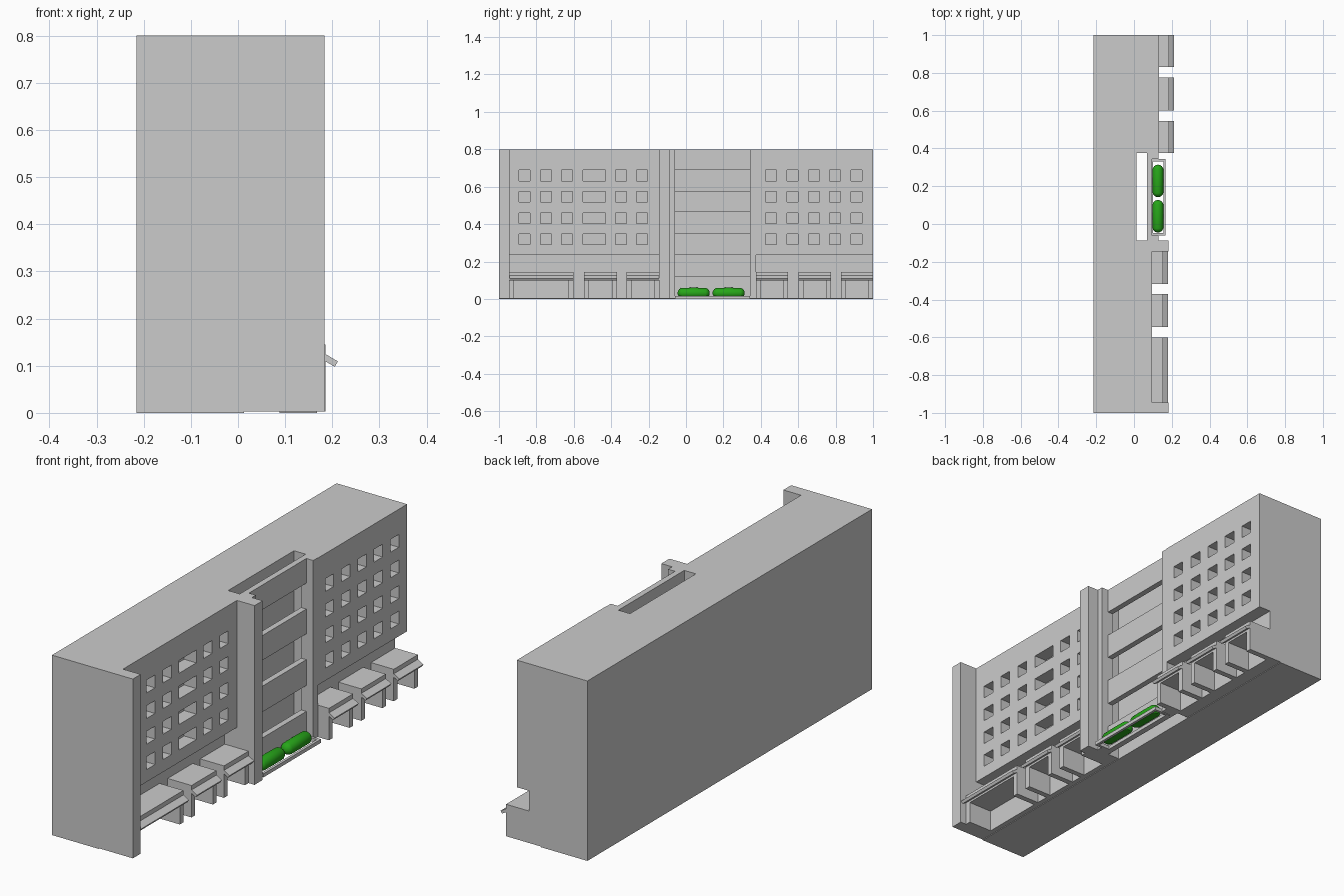
import bpy, bmesh
from mathutils import Vector

if "Cube" in bpy.data.objects:
    bpy.data.objects.remove(bpy.data.objects["Cube"])


def finish(name, bm):
    bmesh.ops.recalc_face_normals(bm, faces=bm.faces)
    me = bpy.data.meshes.new(name)
    bm.to_mesh(me)
    bm.free()
    ob = bpy.data.objects.new(name, me)
    bpy.context.collection.objects.link(ob)
    return ob


def add_box(bm, x, y, z):
    vs = bmesh.ops.create_cube(bm, size=1)["verts"]
    for v in vs:
        v.co = Vector([a + (b - a) * (c + 0.5) for (a, b), c in zip((x, y, z), v.co)])


def box(name, x, y, z):
    bm = bmesh.new()
    add_box(bm, x, y, z)
    return finish(name, bm)


def window_wall(name, x, y, z, cols, rows):
    """Slab facing +x with rectangular window holes cut through it."""
    ys = [y[0]] + [v for c in cols for v in c] + [y[1]]
    zs = [z[0]] + [v for r in rows for v in r] + [z[1]]
    bm = bmesh.new()
    grid = [[bm.verts.new((x[0], a, b)) for b in zs] for a in ys]
    for i in range(len(ys) - 1):
        for j in range(len(zs) - 1):
            if i % 2 and j % 2:
                continue
            bm.faces.new((grid[i][j], grid[i + 1][j], grid[i + 1][j + 1], grid[i][j + 1]))
    ret = bmesh.ops.extrude_face_region(bm, geom=bm.faces[:])
    new = [g for g in ret["geom"] if isinstance(g, bmesh.types.BMVert)]
    bmesh.ops.translate(bm, verts=new, vec=(x[1] - x[0], 0, 0))
    return finish(name, bm)


def shop(name, back, front, y):
    """Open-fronted shop bay: roof slab, two side walls and a sloping awning."""
    bm = bmesh.new()
    t = 0.025
    add_box(bm, (back, front), y, (0.10, 0.145))
    add_box(bm, (back, front), (y[0], y[0] + t), (BASE, 0.10))
    add_box(bm, (back, front), (y[1] - t, y[1]), (BASE, 0.10))
    finish(name, bm)
    bm = bmesh.new()
    prof = [(0, 0.125), (0.027, 0.109), (0.02, 0.098), (-0.003, 0.111)]
    a, b = [[bm.verts.new((front + px, yy, pz)) for px, pz in prof] for yy in y]
    bm.faces.new(a)
    bm.faces.new(b[::-1])
    for i in range(4):
        j = (i + 1) % 4
        bm.faces.new((a[i], a[j], b[j], b[i]))
    finish(name + "_awning", bm)


BASE, TOP, SPLIT = 0.003, 0.80, 0.235
FULL = (BASE, TOP)
W = 0.059
rows = [(z, z + 0.057) for z in (0.29, 0.403, 0.517, 0.631)]

# Rear block
box("rear_block", (-0.215, 0.013), (-1, 1), (0, TOP))

# Left wing: core, window wall, end fin and tall pillar
left_cols = [(a, a + w) for a, w in ((-0.892, W), (-0.779, W), (-0.665, W),
                                     (-0.55, 0.12), (-0.378, W), (-0.265, W))]
box("left_wing_core", (0.013, 0.036), (-0.945, -0.145), FULL)
window_wall("left_window_wall", (0.036, 0.096), (-0.945, -0.145), (SPLIT, TOP), left_cols, rows)
box("end_fin", (0.013, 0.183), (-1, -0.945), FULL)
box("tall_pillar", (0.013, 0.183), (-0.145, -0.088), FULL)

# Right wing: core and window wall
right_cols = [(a, a + W) for a in (0.425, 0.54, 0.654, 0.768, 0.882)]
box("right_wing_core", (0.013, 0.073), (0.375, 1), FULL)
window_wall("right_window_wall", (0.073, 0.132), (0.375, 1), (SPLIT, TOP), right_cols, rows)

# Shop bays
for i, y in enumerate([(-0.945, -0.602), (-0.545, -0.37), (-0.317, -0.145)]):
    shop(f"left_shop_{i + 1}", 0.036, 0.153, y)
for i, y in enumerate([(0.375, 0.545), (0.602, 0.775), (0.83, 1.0)]):
    shop(f"right_shop_{i + 1}", 0.073, 0.185, y)

# Central bay: two pilasters and four spandrel bands
box("left_pilaster", (0.07, 0.13), (-0.088, -0.06), FULL)
box("right_pilaster", (0.07, 0.13), (0.343, 0.375), FULL)
for i, z in enumerate([(BASE, 0.12), (0.235, 0.35), (0.465, 0.575), (0.69, TOP)]):
    box(f"spandrel_{i + 1}", (0.07, 0.096), (-0.06, 0.343), z)

# Planter frame, open inside
bm = bmesh.new()
px, py, pz, t = (0.088, 0.168), (-0.06, 0.343), (0, 0.016), 0.012
add_box(bm, (px[0], px[0] + t), py, pz)
add_box(bm, (px[1] - t, px[1]), py, pz)
add_box(bm, (px[0] + t, px[1] - t), (py[0], py[0] + t), pz)
add_box(bm, (px[0] + t, px[1] - t), (py[1] - t, py[1]), pz)
finish("planter_frame", bm)

# Hedges: stretched capsules with flattened undersides
green = bpy.data.materials.new("hedge_green")
green.diffuse_color = (0.02, 0.38, 0.01, 1)
green.use_nodes = True
green.node_tree.nodes["Principled BSDF"].inputs["Base Color"].default_value = green.diffuse_color
for i, (y0, y1) in enumerate([(-0.045, 0.127), (0.142, 0.314)]):
    bm = bmesh.new()
    r = 0.029
    bmesh.ops.create_uvsphere(bm, u_segments=24, v_segments=12, radius=r)
    half = (y1 - y0) / 2 - r
    for v in bm.verts:
        x, y, z = v.co
        shift = half if z > 1e-6 else -half if z < -1e-6 else 0
        v.co = (0.127 + x, (y0 + y1) / 2 + z + shift, max(0.031 + y, 0.012))
    ob = finish(f"hedge_{i + 1}", bm)
    ob.data.materials.append(green)
    for p in ob.data.polygons:
        p.use_smooth = True
    bpy.context.view_layer.objects.active = ob
    ob.select_set(True)
    bpy.ops.object.shade_smooth_by_angle()
    ob.select_set(False)
